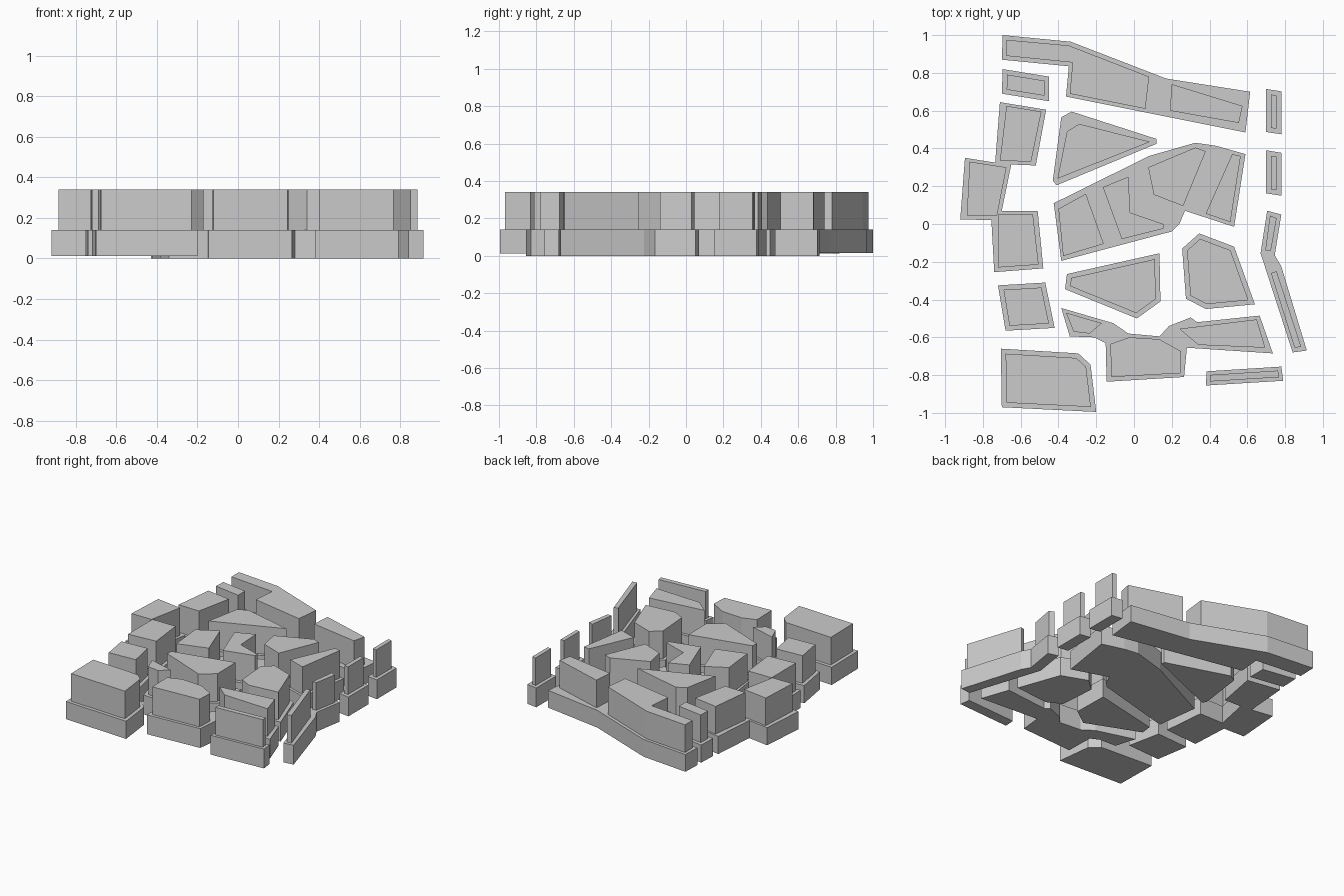
import bpy, bmesh
from mathutils import Vector

STEP, TOP = 0.14, 0.34   # podium height and roof height


def prism(name, pts, z0, z1):
    """Extrude a plan outline from z0 to z1."""
    bm = bmesh.new()
    face = bm.faces.new([bm.verts.new((x, y, z0)) for x, y in pts])
    ext = bmesh.ops.extrude_face_region(bm, geom=[face])
    for v in ext["geom"]:
        if isinstance(v, bmesh.types.BMVert):
            v.co.z = z1
    bmesh.ops.recalc_face_normals(bm, faces=bm.faces)
    me = bpy.data.meshes.new(name)
    bm.to_mesh(me)
    bm.free()
    ob = bpy.data.objects.new(name, me)
    bpy.context.collection.objects.link(ob)
    return ob


def inset(pts, d):
    """Offset a clockwise outline inwards by d."""
    p = [Vector(q) for q in pts]
    out = []
    for i, c in enumerate(p):
        a = (c - p[i - 1]).normalized()
        b = (p[(i + 1) % len(p)] - c).normalized()
        na, nb = Vector((a.y, -a.x)), Vector((b.y, -b.x))
        q = c + (na + nb) * d / (1 + na.dot(nb))
        out.append((q.x, q.y))
    return out


def block(name, base, uppers=None, z0=0.0, d=0.025):
    """Podium with set-back buildings standing on it."""
    prism(name + "_podium", base, z0, STEP)
    for i, up in enumerate(uppers or [inset(base, d)]):
        prism(f"{name}_building_{i + 1}", up, STEP, TOP)


# north terrace
block("north_terrace",
      [(-.695, 1), (-.335, .965), (.17, .77), (.615, .70), (.59, .485),
       (-.36, .675), (-.345, .835), (-.70, .87)],
      [[(-.675, .975), (-.345, .945), (.08, .78), (.06, .61), (-.34, .69),
        (-.325, .855), (-.675, .89)],
       [(.20, .74), (.575, .625), (.555, .535), (.19, .60)]], z0=.015)

# west column
block("northwest_block", [(-.695, .82), (-.45, .78), (-.45, .65), (-.70, .69)], z0=.012)
block("west_cluster",
      [(-.71, .645), (-.465, .605), (-.52, .31), (-.65, .315), (-.70, .07),
       (-.51, .07), (-.48, -.235), (-.74, -.255), (-.755, .02), (-.92, .025),
       (-.895, .35), (-.735, .325)],
      [[(-.675, .625), (-.49, .595), (-.545, .33), (-.71, .335)],
       [(-.87, .33), (-.675, .30), (-.725, .045), (-.885, .045)],
       [(-.72, .05), (-.535, .05), (-.505, -.215), (-.72, -.23)]], z0=.012)
block("west_block", [(-.72, -.325), (-.47, -.31), (-.42, -.55), (-.68, -.565)], z0=.012)
block("southwest_block",
      [(-.705, -.66), (-.295, -.685), (-.23, -.745), (-.20, -.995), (-.70, -.97)], z0=.012)

# centre
block("wedge_block",
      [(-.385, .565), (-.33, .595), (.12, .45), (.12, .425), (-.41, .205), (-.43, .23)],
      [[(-.355, .49), (-.29, .53), (.085, .435), (-.405, .24)]])
block("central_cluster",
      [(-.425, .11), (.08, .36), (.325, .43), (.43, .415), (.59, .37), (.53, -.015),
       (.27, .07), (.24, 0), (.20, -.04), (.16, -.05), (-.385, -.195)],
      [[(-.40, .08), (-.255, .16), (-.16, -.105), (-.375, -.17)],
       [(-.165, .195), (-.03, .25), (-.02, .06), (.155, 0), (.155, -.025), (-.065, -.08)],
       [(.075, .30), (.325, .405), (.38, .385), (.26, .095), (.105, .155)],
       [(.52, .37), (.565, .36), (.51, .01), (.38, .055)]])
block("inner_block",
      [(-.355, -.265), (.135, -.155), (.14, -.41), (.015, -.50), (-.365, -.345)])
block("southeast_block",
      [(.255, -.13), (.345, -.05), (.53, -.12), (.64, -.425), (.38, -.45), (.275, -.395)])

# south row
block("south_cluster",
      [(-.385, -.445), (-.11, -.525), (-.03, -.58), (.135, -.595), (.185, -.54),
       (.30, -.495), (.335, -.52), (.665, -.485), (.735, -.685), (.28, -.655),
       (.265, -.81), (-.145, -.835), (-.15, -.63), (-.21, -.60), (-.34, -.595)],
      [[(-.36, -.47), (-.17, -.525), (-.235, -.58), (-.32, -.57)],
       [(-.125, -.635), (-.025, -.60), (.135, -.61), (.25, -.675), (.245, -.79), (-.12, -.81)],
       [(.24, -.555), (.65, -.505), (.695, -.655), (.34, -.64)]])
block("south_strip", [(.385, -.78), (.78, -.755), (.79, -.83), (.38, -.855)], d=.02)

# east edge
for name, y in (("northeast_strip", .715), ("east_strip", .39)):
    block(name, [(.70, y), (.78, y - .013), (.78, y - .24), (.70, y - .228)])
block("east_bend",
      [(.705, .07), (.78, .05), (.745, -.165), (.78, -.225), (.915, -.67),
       (.84, -.68), (.67, -.155)],
      [[(.72, .045), (.755, .03), (.725, -.14), (.695, -.14)],
       [(.725, -.26), (.755, -.25), (.885, -.65), (.85, -.655)]])
